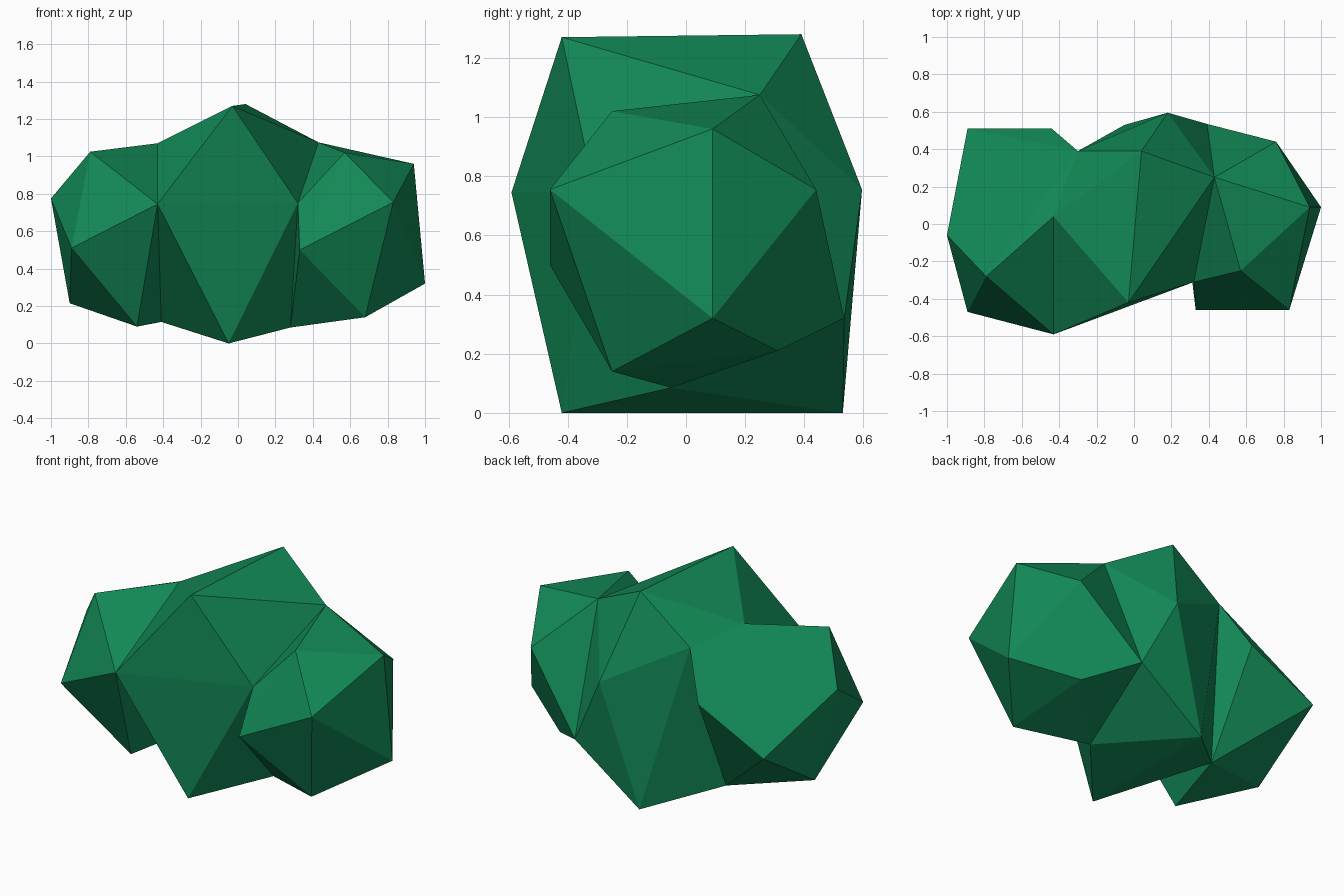
import bpy, bmesh

if "Cube" in bpy.data.objects:
    bpy.data.objects.remove(bpy.data.objects["Cube"])

# One flat leaf colour
leaf = bpy.data.materials.new("leaf_green")
leaf.diffuse_color = (0.006, 0.25, 0.094, 1)
leaf.use_nodes = True
leaf.node_tree.nodes["Principled BSDF"].inputs["Base Color"].default_value = leaf.diffuse_color

# Corners where the side clumps grow out of the middle clump
left_seam = [(-.43, .04, 1.07), (-.43, -.59, .745), (-.41, .19, .115), (-.30, .39, 1.02)]
right_seam = [(.43, .25, 1.075), (.32, -.31, .75), (.39, .535, .32), (.28, -.05, .085)]


def clump(name, points, seams):
    """Faceted convex clump, left open where it joins its neighbours."""
    bm = bmesh.new()
    seam_of = {}
    for p in points:
        bm.verts.new(p)
    for i, seam in enumerate(seams):
        for p in seam:
            seam_of[bm.verts.new(p)] = i
    bmesh.ops.convex_hull(bm, input=bm.verts[:])
    inner = [f for f in bm.faces
             if len({seam_of.get(v, -1) for v in f.verts}) == 1 and f.verts[0] in seam_of]
    bmesh.ops.recalc_face_normals(bm, faces=bm.faces[:])
    bmesh.ops.delete(bm, geom=inner, context='FACES')
    mesh = bpy.data.meshes.new(name)
    bm.to_mesh(mesh)
    bm.free()
    mesh.materials.append(leaf)
    obj = bpy.data.objects.new(name, mesh)
    bpy.context.collection.objects.link(obj)


# Tall middle clump
clump("bush_middle", [(-.03, -.42, 1.27), (.04, .39, 1.28), (-.05, -.42, 0),
                      (-.05, .53, 0), (.18, .595, .755)], [left_seam, right_seam])
# Left clump
clump("bush_left", [(-.79, -.28, 1.025), (-1, -.06, .775), (-.89, -.47, .51),
                    (-.54, -.28, .09), (-.90, .02, .215), (-.89, .51, .53),
                    (-.44, .51, .75)], [left_seam])
# Right clump
clump("bush_right", [(.57, -.25, 1.02), (.94, .09, .96), (.83, -.46, .755),
                     (.33, -.46, .50), (1, .09, .32), (.68, -.25, .14),
                     (.65, .31, .21), (.76, .44, .755)], [right_seam])
